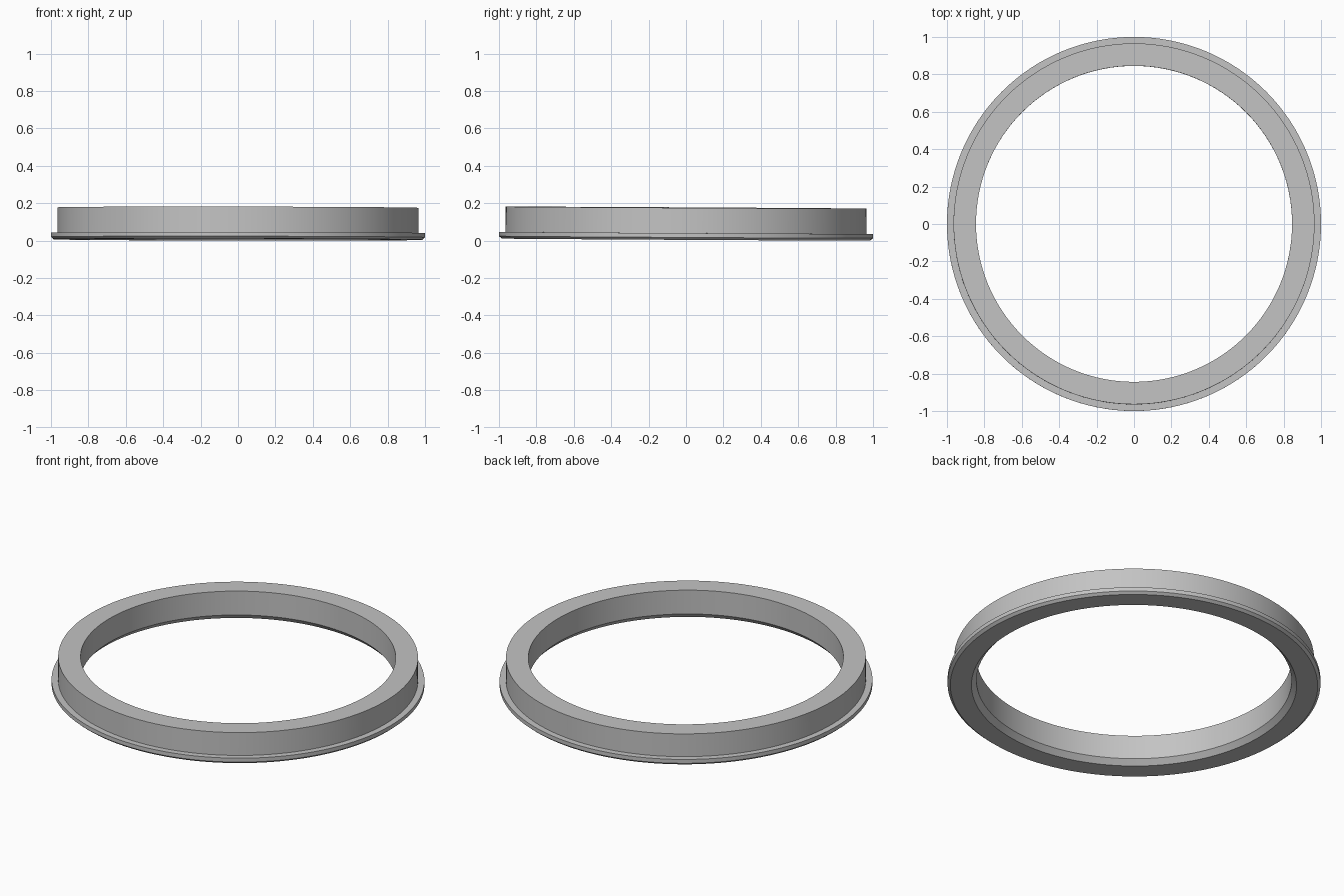
import bpy
import bmesh
import math
from mathutils import Matrix

cube = bpy.data.objects.get("Cube")
if cube:
    bpy.data.objects.remove(cube, do_unlink=True)

SEGMENTS = 128

# Plain grey finish
grey = bpy.data.materials.new("grey")
grey.use_nodes = True
colour = (0.55, 0.55, 0.55, 1)
grey.diffuse_color = colour
grey.node_tree.nodes["Principled BSDF"].inputs["Base Color"].default_value = colour

# Cross-section (radius, height): chamfered bore, wall, thin flange
profile = [
    (0.872, 0.0), (0.985, 0.0), (1.0, 0.013), (1.0, 0.036),
    (0.965, 0.036), (0.965, 0.171), (0.845, 0.171), (0.845, 0.03),
]


def lathe(name, points, material):
    """Revolve a closed cross-section around z."""
    bm = bmesh.new()
    rings = []
    for i in range(SEGMENTS):
        a = math.tau * i / SEGMENTS
        rings.append([bm.verts.new((r * math.cos(a), r * math.sin(a), z))
                      for r, z in points])
    n = len(points)
    for i in range(SEGMENTS):
        here, there = rings[i], rings[(i + 1) % SEGMENTS]
        for j in range(n):
            k = (j + 1) % n
            bm.faces.new((here[j], there[j], there[k], here[k]))
    bmesh.ops.recalc_face_normals(bm, faces=bm.faces)

    # Very slight lean towards the back, then rest on the ground
    lean = Matrix.Rotation(-0.0055, 4, "X") @ Matrix.Rotation(0.0015, 4, "Y")
    bm.transform(lean)
    low = min(v.co.z for v in bm.verts)
    bm.transform(Matrix.Translation((0, 0, -low)))

    mesh = bpy.data.meshes.new(name)
    bm.to_mesh(mesh)
    bm.free()
    mesh.materials.append(material)
    obj = bpy.data.objects.new(name, mesh)
    bpy.context.collection.objects.link(obj)
    return obj


ring = lathe("flanged_ring", profile, grey)

# Smooth round walls with crisp profile edges
bpy.ops.object.select_all(action="DESELECT")
ring.select_set(True)
bpy.context.view_layer.objects.active = ring
bpy.ops.object.shade_smooth_by_angle(angle=math.radians(30))
